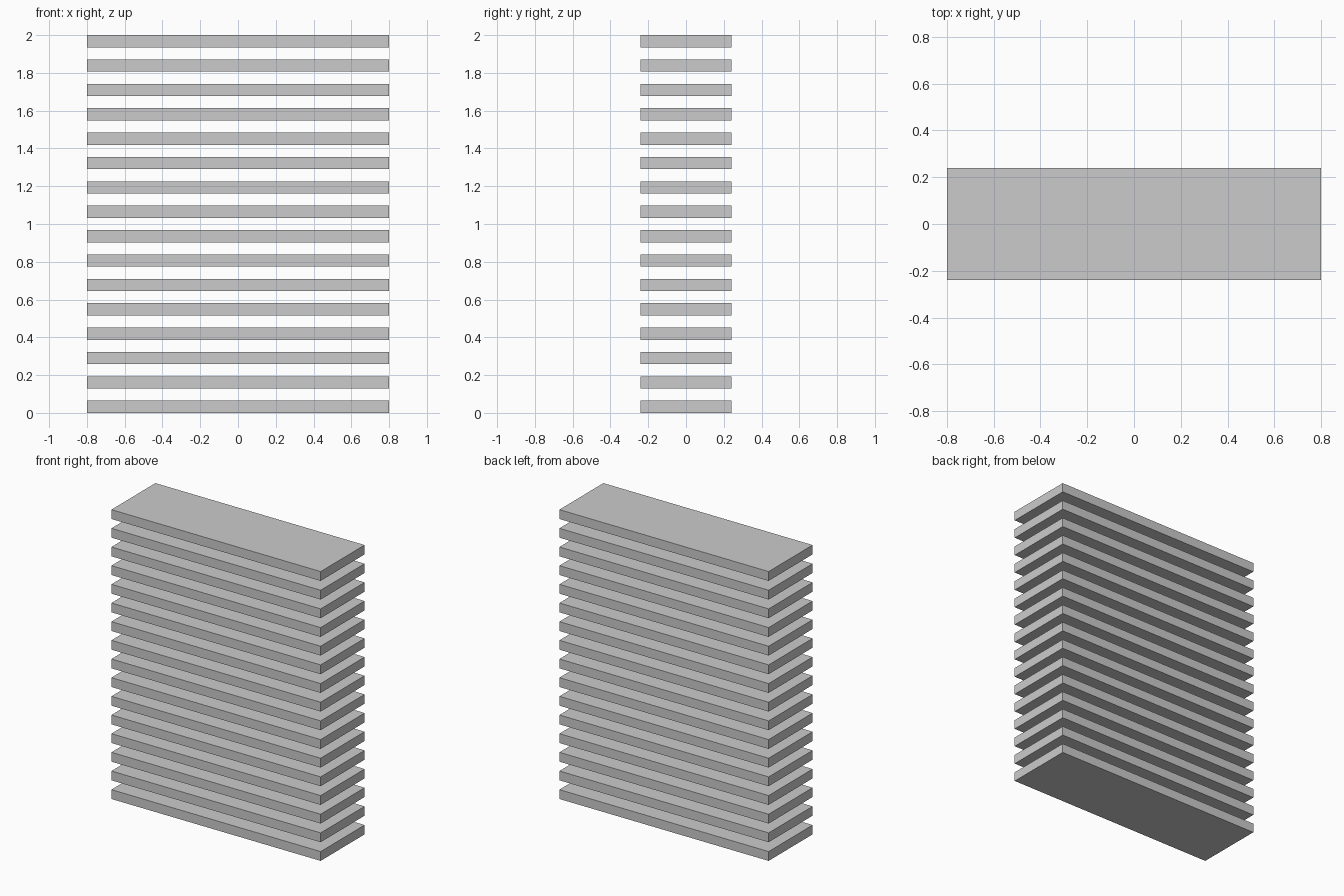
import bpy

if "Cube" in bpy.data.objects:
    bpy.data.objects.remove(bpy.data.objects["Cube"])

COUNT = 16
WIDTH, DEPTH, HEIGHT = 1.6, 0.48, 2.0
# Slats and gaps are equally thick
THICK = HEIGHT / (2 * COUNT - 1)


def box(name, size, centre):
    bpy.ops.mesh.primitive_cube_add(size=1, location=centre)
    ob = bpy.context.object
    ob.name = name
    ob.scale = size
    bpy.ops.object.transform_apply(location=False, rotation=False, scale=True)
    return ob


# Stack of evenly spaced horizontal slats
for i in range(COUNT):
    box(f"slat_{i + 1:02d}", (WIDTH, DEPTH, THICK), (0, 0, (2 * i + 0.5) * THICK))
